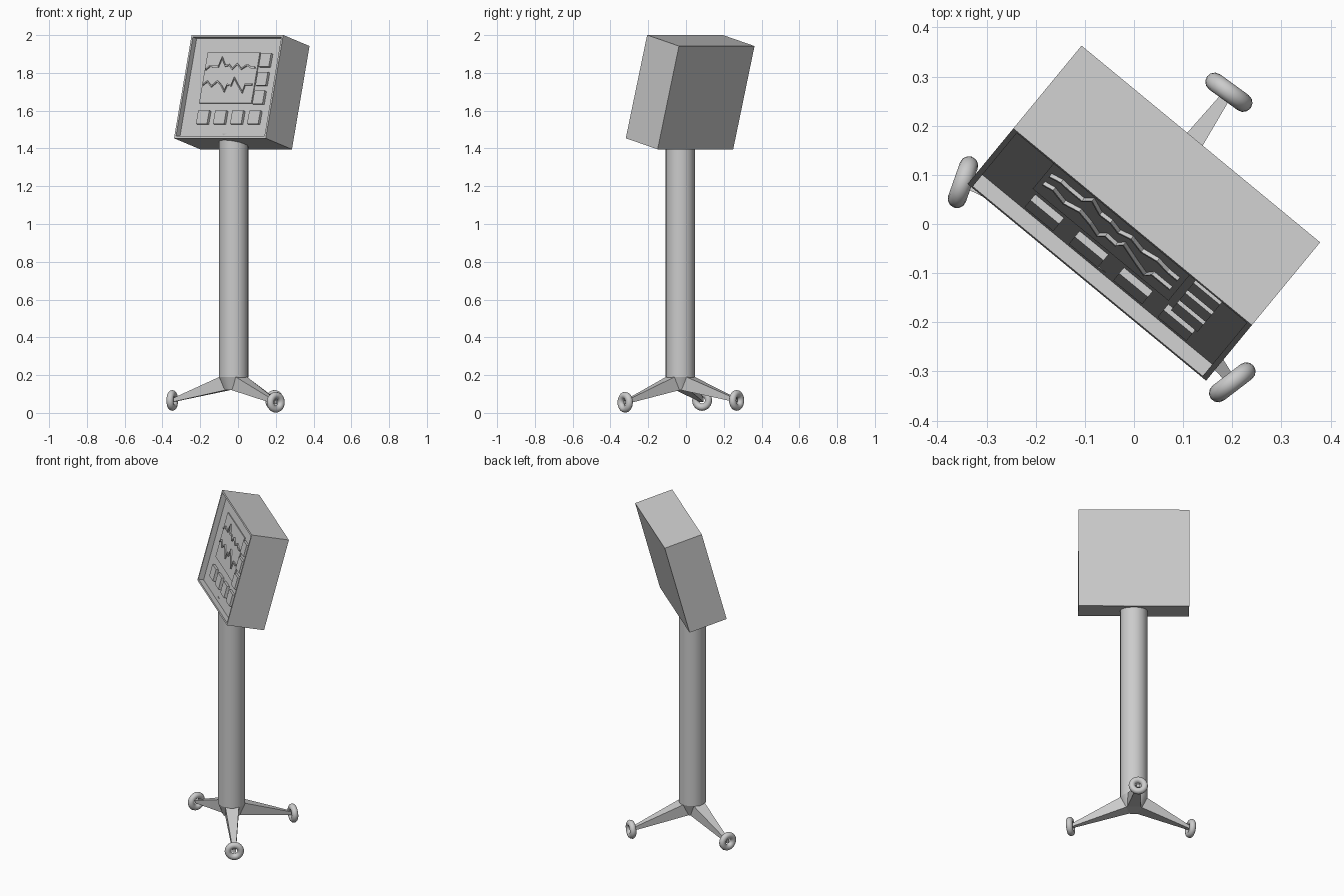
import bpy, bmesh
from math import radians, atan2, hypot
from mathutils import Matrix, Vector

if "Cube" in bpy.data.objects:
    bpy.data.objects.remove(bpy.data.objects["Cube"])

HEAD = (Matrix.Translation((0.02, 0.022, 1.698))
        @ Matrix.Rotation(radians(-39.5), 4, 'Z')
        @ Matrix.Rotation(radians(-15), 4, 'X'))
W, D, H = 0.629, 0.226, 0.566
PANEL = -D / 2 + 0.032          # local depth of the recessed panel
HUB = Vector((-0.023, -0.03, 0))


def finish(name, bm, matrix=Matrix(), smooth=False):
    bmesh.ops.recalc_face_normals(bm, faces=bm.faces)
    mesh = bpy.data.meshes.new(name)
    bm.to_mesh(mesh)
    bm.free()
    ob = bpy.data.objects.new(name, mesh)
    bpy.context.collection.objects.link(ob)
    ob.matrix_world = matrix
    if smooth:
        bpy.ops.object.select_all(action='DESELECT')
        ob.select_set(True)
        bpy.context.view_layer.objects.active = ob
        bpy.ops.object.shade_smooth_by_angle(angle=radians(35))
    return ob


def box(name, x, z, w, h, front, back):
    """Box in head space, spanning depth front..back."""
    bm = bmesh.new()
    bmesh.ops.create_cube(bm, size=1, matrix=Matrix.Translation((x, (front + back) / 2, z))
                          @ Matrix.Diagonal((w, back - front, h, 1)))
    return finish(name, bm, HEAD)


def loft(bm, a, b):
    """Closed solid between two loops of equal length."""
    va, vb = [bm.verts.new(p) for p in a], [bm.verts.new(p) for p in b]
    n = len(va)
    for i in range(n):
        j = (i + 1) % n
        bm.faces.new((va[i], va[j], vb[j], vb[i]))
    bm.faces.new(va[::-1])
    bm.faces.new(vb)


def trace(name, points):
    """Thin raised zigzag ribbon on the screen."""
    bm = bmesh.new()
    t, front, back = 0.0045, PANEL - 0.014, PANEL - 0.003
    rings = [[bm.verts.new((x, y, z + s)) for y, s in
              ((front, -t), (front, t), (back, t), (back, -t))] for x, z in points]
    for p, q in zip(rings, rings[1:]):
        for i in range(4):
            j = (i + 1) % 4
            bm.faces.new((p[i], p[j], q[j], q[i]))
    bm.faces.new(rings[0])
    bm.faces.new(rings[-1])
    finish(name, bm, HEAD)


# Monitor housing with recessed front
bm = bmesh.new()
bmesh.ops.create_cube(bm, size=1, matrix=Matrix.Diagonal((W, D, H, 1)))
bm.faces.ensure_lookup_table()
front = min(bm.faces, key=lambda f: f.calc_center_median().y)
bmesh.ops.inset_region(bm, faces=[front], thickness=0.016)
inner = bmesh.ops.extrude_discrete_faces(bm, faces=[front])['faces'][0]
bmesh.ops.translate(bm, verts=inner.verts, vec=(0, 0.032, 0))
finish("monitor_housing", bm, HEAD)

# Screen and its two traces
box("screen", -0.027, 0.056, 0.358, 0.278, PANEL - 0.006, PANEL + 0.005)
trace("upper_trace", [(-.196, .10), (-.17, .12), (-.148, .115), (-.113, .115), (-.097, .165),
                      (-.067, .12), (-.04, .125), (-.015, .103), (.013, .13), (.046, .103),
                      (.083, .125), (.113, .11), (.14, .11)])
trace("lower_trace", [(-.196, .018), (-.172, .035), (-.139, .007), (-.103, .035), (-.071, .012),
                      (-.044, -.02), (-.031, .018), (-.003, .012), (.009, .055), (.045, .012),
                      (.081, -.026), (.092, .018), (.14, .018)])

# Buttons: bottom row and right column
for i in range(4):
    box(f"row_button_{i + 1}", -0.157 + 0.117 * i, -0.163, 0.076, 0.073, PANEL - 0.016, PANEL + 0.005)
for i in range(3):
    box(f"side_button_{i + 1}", 0.203, 0.150 - 0.102 * i, 0.07, 0.073, PANEL - 0.016, PANEL + 0.005)

# Pole and tapered hub
bm = bmesh.new()
bmesh.ops.create_cone(bm, cap_ends=True, segments=16, radius1=0.078, radius2=0.078, depth=1.29)
finish("pole", bm, Matrix.Translation(HUB + Vector((0, 0, 0.835))), smooth=True)
bm = bmesh.new()
bmesh.ops.create_cone(bm, cap_ends=True, segments=16, radius1=0.052, radius2=0.078, depth=0.07)
finish("hub", bm, Matrix.Translation(HUB + Vector((0, 0, 0.155))), smooth=True)

# Legs with ring wheels
for side, wx, wy, wz in (("left", -0.348, 0.085, 0.066), ("front", 0.2, -0.322, 0.056),
                         ("back", 0.193, 0.268, 0.066)):
    dx, dy = wx - HUB.x, wy - HUB.y
    r = hypot(dx, dy)
    spin = Matrix.Rotation(atan2(dy, dx), 4, 'Z')
    bm = bmesh.new()
    loft(bm, [(0.035, -.038, .12), (0.035, .038, .12), (0.068, .038, .19), (0.068, -.038, .19)],
         [(r, -.009, wz - .009), (r, .009, wz - .009), (r, .009, wz + .009), (r, -.009, wz + .009)])
    finish(side + "_leg", bm, Matrix.Translation(HUB) @ spin)
    bpy.ops.mesh.primitive_torus_add(major_radius=0.036, minor_radius=0.019,
                                     major_segments=24, minor_segments=12)
    wheel = bpy.context.object
    wheel.name = side + "_wheel"
    wheel.matrix_world = (Matrix.Translation((wx, wy, wz)) @ spin
                          @ Matrix.Rotation(radians(90), 4, 'Y'))
    bpy.ops.object.shade_smooth()
